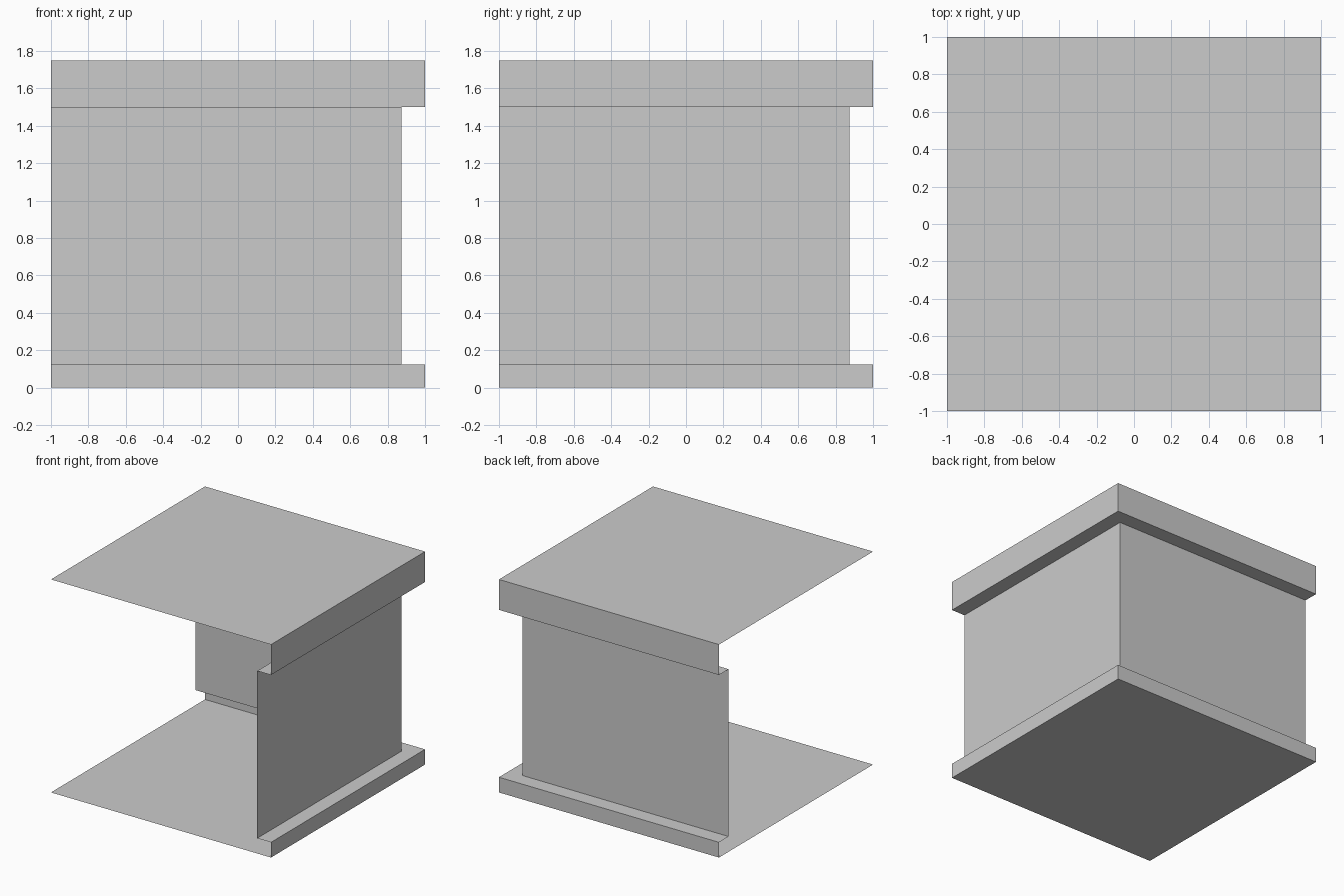
import bpy

if "Cube" in bpy.data.objects:
    bpy.data.objects.remove(bpy.data.objects["Cube"])


def make_object(name, verts, faces):
    mesh = bpy.data.meshes.new(name)
    mesh.from_pydata(verts, [], faces)
    mesh.update()
    obj = bpy.data.objects.new(name, mesh)
    bpy.context.collection.objects.link(obj)
    return obj


def corner_sweep(name, profile):
    """Sweep an (offset, z) profile round the mitred corner of the right and back sides."""
    verts = []
    for o, z in profile:
        verts += [(o, -1, z), (o, o, z), (-1, o, z)]
    faces = []
    for row in range(len(profile) - 1):
        for col in range(2):
            a = row * 3 + col
            faces.append((a, a + 1, a + 4, a + 3))
    return make_object(name, verts, faces)


def sheet(name, z, facing_up):
    verts = [(-1, -1, z), (1, -1, z), (1, 1, z), (-1, 1, z)]
    return make_object(name, verts, [(0, 1, 2, 3) if facing_up else (3, 2, 1, 0)])


OUT, WALL = 1.0, 0.875
BASE, SOFFIT, TOP = 0.125, 1.5, 1.75

# Horizontal sheets
sheet("floor_underside", 0, False)
sheet("roof", TOP, True)

# Two-sided corner: base ledge, recessed wall, overhanging band (other sides open)
corner_sweep("base_ledge", [(OUT, 0), (OUT, BASE), (WALL, BASE)])
corner_sweep("corner_wall", [(WALL, BASE), (WALL, SOFFIT)])
corner_sweep("roof_band", [(WALL, SOFFIT), (OUT, SOFFIT), (OUT, TOP)])
